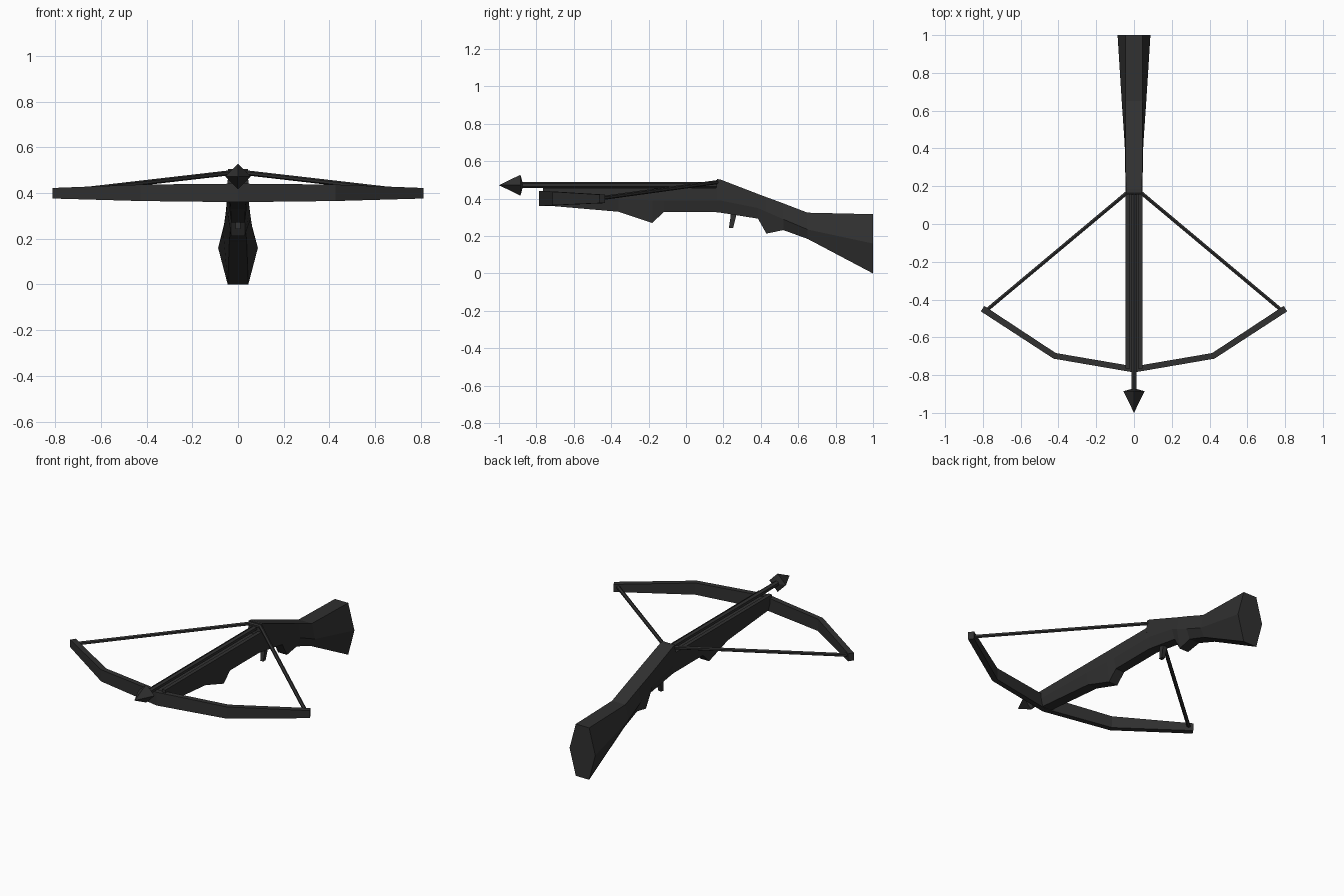
import bpy, bmesh
from mathutils import Vector

if "Cube" in bpy.data.objects:
    bpy.data.objects.remove(bpy.data.objects["Cube"])

dark = bpy.data.materials.new("dark_finish")
dark.diffuse_color = (0.03, 0.03, 0.03, 1)
dark.use_nodes = True
dark.node_tree.nodes["Principled BSDF"].inputs["Base Color"].default_value = dark.diffuse_color


def finish(bm, name):
    bmesh.ops.recalc_face_normals(bm, faces=bm.faces)
    me = bpy.data.meshes.new(name)
    bm.to_mesh(me)
    bm.free()
    me.materials.append(dark)
    ob = bpy.data.objects.new(name, me)
    bpy.context.collection.objects.link(ob)
    return ob


def loft(name, rings):
    """Skin equal-length rings of points and cap both ends."""
    bm = bmesh.new()
    vs = [[bm.verts.new(p) for p in r] for r in rings]
    n = len(vs[0])
    for a, b in zip(vs, vs[1:]):
        for i in range(n):
            j = (i + 1) % n
            bm.faces.new((a[i], a[j], b[j], b[i]))
    bm.faces.new(vs[0])
    bm.faces.new(vs[-1])
    return finish(bm, name)


def box(name, x0, x1, y0, y1, z0, z1):
    return loft(name, [[(x0, y, z0), (x1, y, z0), (x1, y, z1), (x0, y, z1)] for y in (y0, y1)])


def rod(name, a, b, r, sides=6, r2=None):
    a, b = Vector(a), Vector(b)
    bm = bmesh.new()
    bmesh.ops.create_cone(bm, cap_ends=True, segments=sides, radius1=r,
                          radius2=r if r2 is None else r2, depth=(b - a).length)
    rot = (b - a).to_track_quat('Z', 'Y').to_matrix().to_4x4()
    rot.translation = (a + b) / 2
    bm.transform(rot)
    return finish(bm, name)


# Stock: y, top z, middle z, bottom z, top / middle / bottom half widths
stations = [
    (-0.765, 0.435, 0.41, 0.365, 0.045, 0.045, 0.032),
    (-0.36, 0.435, 0.40, 0.33, 0.045, 0.045, 0.032),
    (-0.18, 0.435, 0.39, 0.27, 0.045, 0.045, 0.03),
    (-0.12, 0.435, 0.39, 0.328, 0.045, 0.045, 0.03),
    (0.160, 0.435, 0.39, 0.328, 0.045, 0.045, 0.03),
    (0.165, 0.505, 0.39, 0.327, 0.043, 0.045, 0.03),
    (0.185, 0.502, 0.39, 0.325, 0.043, 0.045, 0.03),
    (0.385, 0.425, 0.35, 0.293, 0.045, 0.048, 0.03),
    (0.43, 0.408, 0.33, 0.213, 0.045, 0.05, 0.03),
    (0.52, 0.375, 0.29, 0.232, 0.045, 0.056, 0.034),
    (0.65, 0.325, 0.235, 0.185, 0.045, 0.065, 0.038),
    (1.0, 0.317, 0.16, 0.0, 0.045, 0.087, 0.045),
]
loft("stock", [[(wt, y, zt), (-wt, y, zt), (-wm, y, zm), (-wb, y, zb), (wb, y, zb), (wm, y, zm)]
               for y, zt, zm, zb, wt, wm, wb in stations])

# Rails on either side of the bolt groove
for s, side in ((1, "right"), (-1, "left")):
    box("rail_" + side, *sorted((s * 0.022, s * 0.045)), -0.765, 0.165, 0.43, 0.458)

# Bow: x, y, half thickness, bottom z, top z; mirrored about the centre
half = [(0.0, -0.77, 0.016, 0.36, 0.441), (0.42, -0.698, 0.016, 0.365, 0.437),
        (0.802, -0.448, 0.017, 0.376, 0.422)]
limbs = [(-x, y, t, a, b) for x, y, t, a, b in reversed(half[1:])] + half
rings = []
for i, (x, y, t, z0, z1) in enumerate(limbs):
    p, q = limbs[max(i - 1, 0)], limbs[min(i + 1, len(limbs) - 1)]
    d = Vector((q[0] - p[0], q[1] - p[1])).normalized()
    nx, ny = -d.y * t, d.x * t
    rings.append([(x + nx, y + ny, z0), (x - nx, y - ny, z0), (x - nx, y - ny, z1), (x + nx, y + ny, z1)])
loft("bow", rings)

# String drawn back to the catch
for s, side in ((1, "right"), (-1, "left")):
    rod("string_" + side, (s * 0.785, -0.46, 0.402), (s * 0.038, 0.165, 0.488), 0.011)
rod("string_middle", (-0.04, 0.165, 0.488), (0.04, 0.165, 0.488), 0.011)

# Bolt shaft and four-sided head
rod("bolt_shaft", (0, 0.165, 0.472), (0, -0.92, 0.472), 0.016)
head = bmesh.new()
tip, back = head.verts.new((0, -1.0, 0.472)), head.verts.new((0, -0.87, 0.472))
base = [head.verts.new((x, -0.885, 0.472 + z)) for x, z in ((0.056, 0), (0, 0.056), (-0.056, 0), (0, -0.056))]
for i in range(4):
    head.faces.new((base[i], base[(i + 1) % 4], tip))
    head.faces.new((base[(i + 1) % 4], base[i], back))
finish(head, "bolt_head")

# Trigger
loft("trigger", [[(-w, y0, z), (w, y0, z), (w, y1, z), (-w, y1, z)]
                 for y0, y1, z, w in ((0.235, 0.27, 0.34, 0.014), (0.238, 0.266, 0.30, 0.014),
                                      (0.229, 0.252, 0.243, 0.01))])
